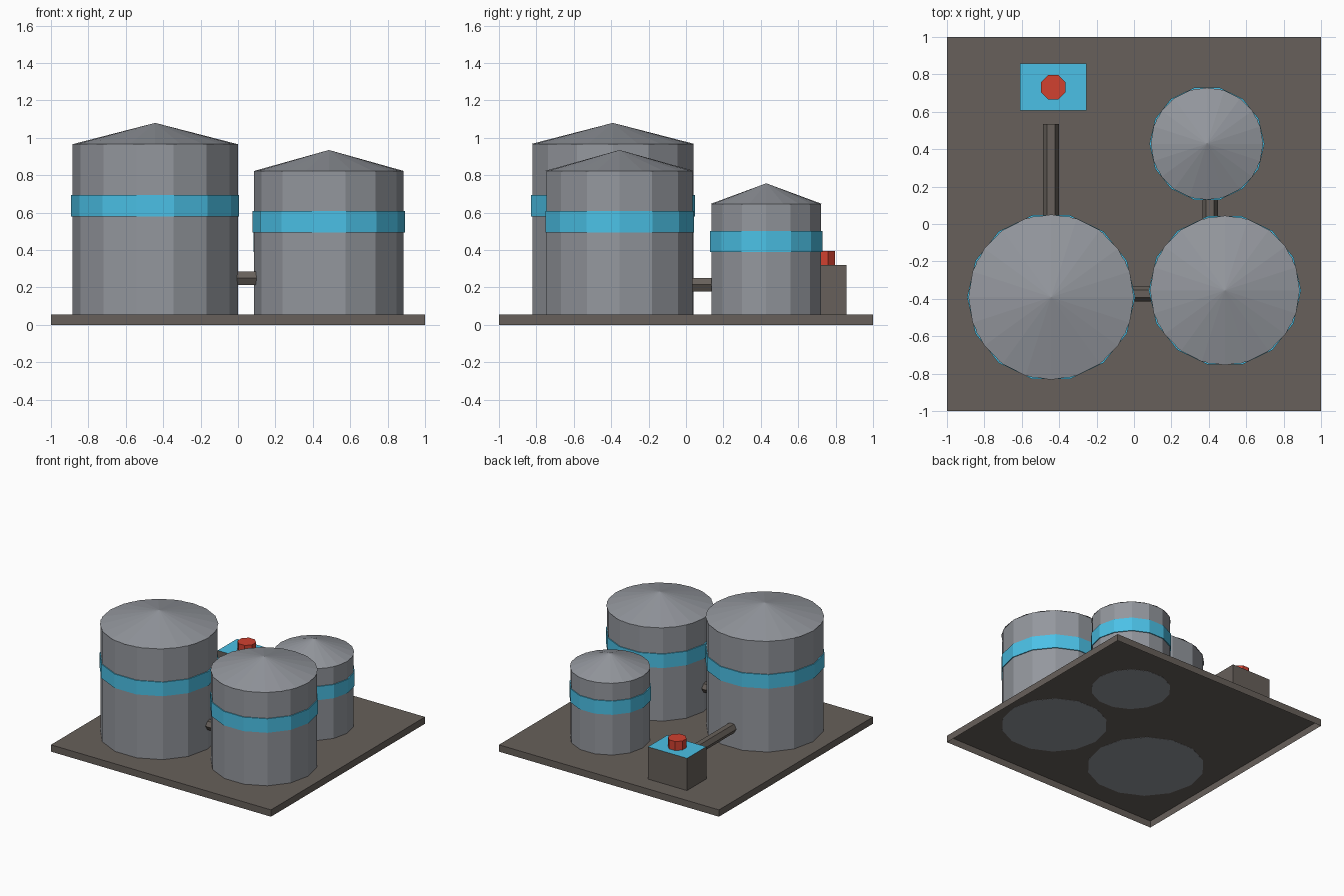
import bpy
import bmesh
from math import pi, sin, cos
from mathutils import Matrix, Vector

cube = bpy.data.objects.get("Cube")
if cube:
    bpy.data.objects.remove(cube, do_unlink=True)


def material(name, rgb):
    mat = bpy.data.materials.new(name)
    mat.use_nodes = True
    mat.diffuse_color = (*rgb, 1)
    mat.node_tree.nodes["Principled BSDF"].inputs["Base Color"].default_value = (*rgb, 1)
    return mat


STEEL = material("grey_steel", (0.295, 0.31, 0.34))
BROWN = material("dark_brown", (0.135, 0.117, 0.103))
BLUE = material("bright_blue", (0.07, 0.53, 0.79))
RED = material("valve_red", (0.64, 0.053, 0.03))
GROUND = 0.056


def finish(bm, name, mats):
    mesh = bpy.data.meshes.new(name)
    bm.to_mesh(mesh)
    bm.free()
    for mat in mats:
        mesh.materials.append(mat)
    obj = bpy.data.objects.new(name, mesh)
    bpy.context.collection.objects.link(obj)
    return obj


def prism(name, mat, sides, radius, start, end, turn=0.0, cone=False):
    """Flat-sided cylinder or cone between two points."""
    start, end = Vector(start), Vector(end)
    axis = end - start
    if abs(axis.z) > 0.9 * axis.length:
        u, v = Vector((1, 0, 0)), Vector((0, 1, 0))
    else:
        v = Vector((0, 0, 1))
        u = axis.cross(v).normalized()
    bm = bmesh.new()
    ring = [u * radius * cos(2 * pi * i / sides + turn) +
            v * radius * sin(2 * pi * i / sides + turn) for i in range(sides)]
    low = [bm.verts.new(start + p) for p in ring]
    bm.faces.new(low)
    if cone:
        tip = bm.verts.new(end)
        for i in range(sides):
            bm.faces.new((low[i - 1], low[i], tip))
    else:
        high = [bm.verts.new(end + p) for p in ring]
        bm.faces.new(high)
        for i in range(sides):
            bm.faces.new((low[i - 1], low[i], high[i], high[i - 1]))
    bmesh.ops.recalc_face_normals(bm, faces=bm.faces)
    return finish(bm, name, [mat])


def open_box(name, mats, low, high):
    """Box without an underside; its top takes the last material."""
    low, high = Vector(low), Vector(high)
    bm = bmesh.new()
    bmesh.ops.create_cube(bm, size=1, matrix=Matrix.Translation((low + high) / 2)
                          @ Matrix.Diagonal((*(high - low), 1)))
    bm.normal_update()
    under = [face for face in bm.faces if face.normal.z < -0.5]
    bmesh.ops.delete(bm, geom=under, context='FACES_ONLY')
    for face in bm.faces:
        if face.normal.z > 0.5:
            face.material_index = len(mats) - 1
    return finish(bm, name, mats)


def tank(name, x, y, radius, eave, apex, band_low, band_high):
    """Storage tank with a conical roof and a painted band."""
    prism(name + "_body", STEEL, 14, radius, (x, y, GROUND - 0.001), (x, y, eave))
    prism(name + "_roof", STEEL, 20, radius, (x, y, eave), (x, y, apex), cone=True)
    prism(name + "_band", BLUE, 14, radius + 0.0075, (x, y, band_low), (x, y, band_high))


# Hollow ground slab
open_box("base_slab", [BROWN], (-1, -1, 0), (1, 1, GROUND))

# Storage tanks
tank("large_tank", -0.443, -0.391, 0.442, 0.966, 1.08, 0.58, 0.695)
tank("medium_tank", 0.486, -0.355, 0.4, 0.823, 0.935, 0.495, 0.61)
tank("small_tank", 0.39, 0.429, 0.3, 0.646, 0.757, 0.39, 0.502)

# Connecting pipes
prism("front_pipe", BROWN, 6, 0.041, (-0.1, -0.373, 0.25), (0.2, -0.373, 0.25))
prism("side_pipe", BROWN, 6, 0.042, (0.407, -0.1, 0.215), (0.407, 0.25, 0.215))
prism("rear_pipe", BROWN, 6, 0.042, (-0.444, -0.1, 0.215), (-0.444, 0.535, 0.215))

# Pump housing and its valve cap
open_box("pump_housing", [BROWN, BLUE], (-0.61, 0.608, GROUND), (-0.255, 0.858, 0.321))
prism("valve_cap", RED, 8, 0.071, (-0.432, 0.731, 0.321), (-0.432, 0.731, 0.395), turn=pi / 8)
